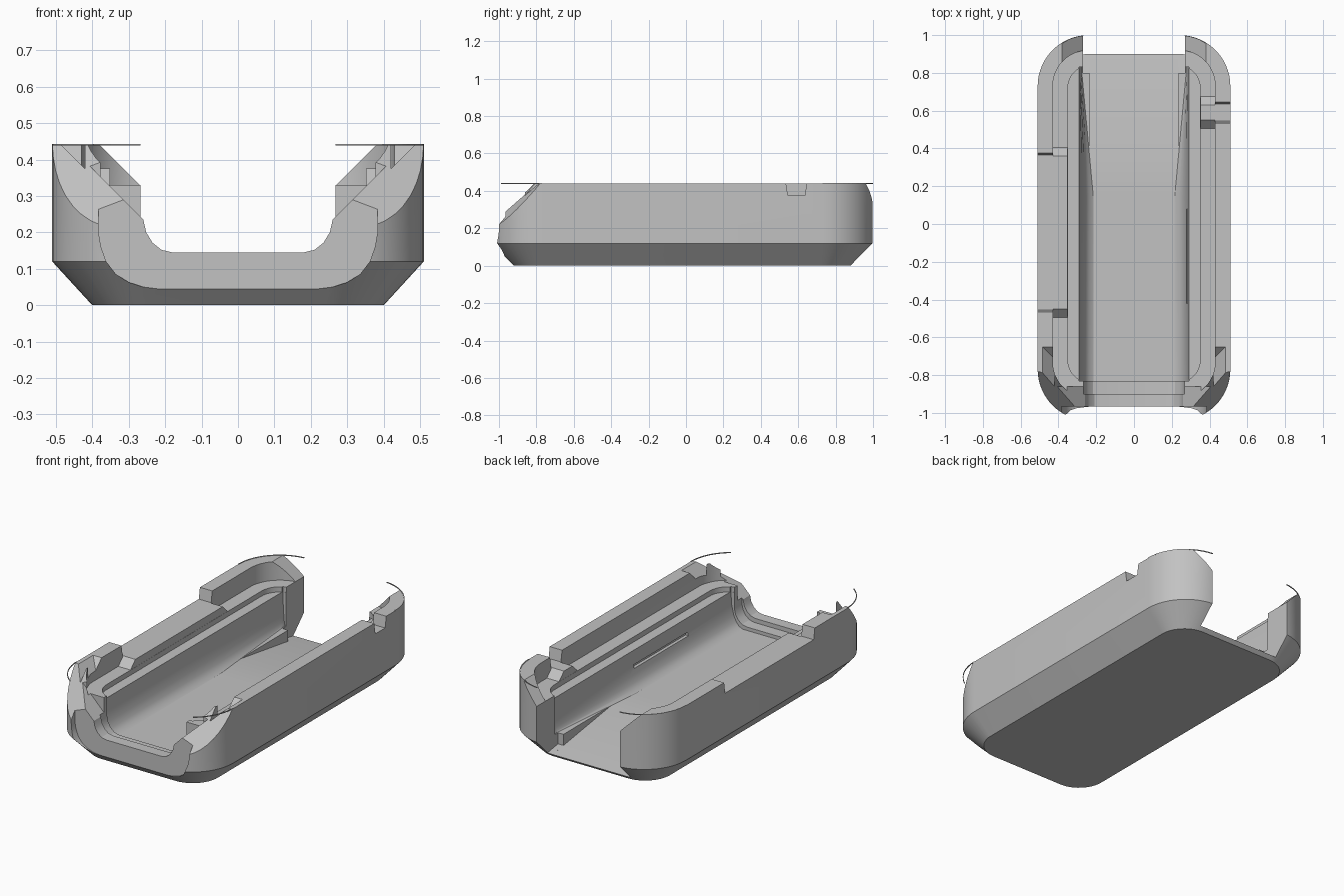
import bpy, bmesh, math
from mathutils import Vector

if "Cube" in bpy.data.objects:
    bpy.data.objects.remove(bpy.data.objects["Cube"], do_unlink=True)

grey = bpy.data.materials.new("plain_grey")
grey.use_nodes = True
colour = (0.54, 0.54, 0.54, 1)
grey.diffuse_color = colour
grey.node_tree.nodes["Principled BSDF"].inputs["Base Color"].default_value = colour


def make(name, rings):
    """Closed solid lofted through rings with equal point counts."""
    bm = bmesh.new()
    loops = [[bm.verts.new(p) for p in ring] for ring in rings]
    n = len(loops[0])
    for a, b in zip(loops, loops[1:]):
        for i in range(n):
            j = (i + 1) % n
            bm.faces.new((a[i], a[j], b[j], b[i]))
    bm.faces.new(loops[0])
    bm.faces.new(loops[-1])
    bmesh.ops.recalc_face_normals(bm, faces=bm.faces)
    mesh = bpy.data.meshes.new(name)
    bm.to_mesh(mesh)
    bm.free()
    mesh.materials.append(grey)
    ob = bpy.data.objects.new(name, mesh)
    bpy.context.collection.objects.link(ob)
    return ob


def prism(name, points, axis, lo, hi):
    place = {"x": lambda u, v, t: (t, u, v),
             "y": lambda u, v, t: (u, t, v),
             "z": lambda u, v, t: (u, v, t)}[axis]
    return make(name, [[place(u, v, t) for u, v in points] for t in (lo, hi)])


def box(name, x0, x1, y0, y1, z0, z1):
    return prism(name, [(x0, y0), (x1, y0), (x1, y1), (x0, y1)], "z", z0, z1)


def rounded(z, hx, y0, y1, r, steps=12):
    """Rounded rectangle ring at height z."""
    corners = [(hx - r, y1 - r), (r - hx, y1 - r), (r - hx, y0 + r), (hx - r, y0 + r)]
    ring = []
    for k, (cx, cy) in enumerate(corners):
        for i in range(steps + 1):
            a = math.pi / 2 * (k + i / steps)
            ring.append((cx + r * math.cos(a), cy + r * math.sin(a), z))
    return ring


def both(half):
    """Mirror a half profile across x = 0."""
    return half + [(-x, z) for x, z in reversed(half)]


def cut(target, cutter):
    cutter.hide_render = True
    mod = target.modifiers.new("cut", "BOOLEAN")
    mod.operation = "DIFFERENCE"
    mod.solver = "EXACT"
    mod.object = cutter
    bpy.context.view_layer.objects.active = target
    bpy.ops.object.modifier_apply(modifier=mod.name)
    bpy.data.objects.remove(cutter, do_unlink=True)


# Outer shell with chamfered base
body = make("tray_body", [rounded(0, 0.4, -0.92, 0.88, 0.16),
                          rounded(0.12, 0.51, -1.04, 1, 0.27),
                          rounded(0.44, 0.51, -1.04, 1, 0.27)])

# Stepped seat below the rim
cut(body, make("groove", [rounded(z, 0.43, -0.92, 0.92, 0.19) for z in (0.33, 0.6)]))
cut(body, make("ledge", [rounded(z, 0.35, -0.84, 0.84, 0.12) for z in (0.3, 0.6)]))

# Main trough, its floor fillet fading out towards the back
filleted = both([(0.29, 0.6), (0.29, 0.3), (0.284, 0.22), (0.272, 0.17),
                 (0.257, 0.135), (0.238, 0.112), (0.215, 0.1)])
square = both([(0.29, 0.6), (0.29, 0.3), (0.287, 0.21), (0.284, 0.165),
               (0.281, 0.13), (0.278, 0.11), (0.276, 0.1)])
cut(body, make("trough", [[(x, y, z) for x, z in shape] for y, shape in
                          ((-0.83, filleted), (0.14, filleted), (0.8, square), (0.83, square))]))

# Sloping exit ramp and back opening
ramp = [(0.36, 0.1), (0.9, 0.02), (1.1, -0.01), (1.1, 0.6), (0.36, 0.6)]
cut(body, prism("ramp", ramp, "x", -0.235, 0.235))
exit_side = [(0.8, 0.035), (0.9, 0.02), (1.1, -0.01), (1.1, 0.6), (0.8, 0.6)]
cut(body, prism("back_opening", exit_side, "x", -0.27, 0.27))
cut(body, prism("back_chamfer", both([(0.45, 0.51), (0.27, 0.33)]), "y", 0.85, 1.1))

# Front opening: lip, then a slightly lower mouth leading to the trough
lip = [(0.26, 0.6), (0.26, 0.235), (0.252, 0.2), (0.235, 0.172), (0.21, 0.152), (0.18, 0.145)]
cut(body, prism("front_opening", both(lip), "y", -1.1, -0.89))
cut(body, prism("mouth", both([(x + 0.008, z - 0.025) for x, z in lip]), "y", -0.9, -0.82))

# Flat recessed front face with a U outline, and chamfered arms
face = [(0.383, 0.7), (0.383, 0.2), (0.376, 0.16), (0.362, 0.12), (0.335, 0.085),
        (0.3, 0.063), (0.26, 0.05), (0.22, 0.045), (0.2, -0.1)]
cut(body, prism("front_face", both(face), "y", -1.1, -0.965))
cut(body, prism("front_chamfer", both([(0.5, 0.475), (0.26, 0.235)]), "y", -1.1, -0.86))

for side in (1, -1):
    # Bevel on the inner rim edge near the front, with a slanted end
    bevel = [(0.42, 0.375), (0.5, 0.455), (0.42, 0.5)]
    cut(body, make("rim_bevel", [[(side * x, -0.95, z) for x, z in bevel],
                                 [(side * x, z - 1.09, z) for x, z in bevel]]))
    # Slanted cut on the front corner
    normal = Vector((0.38 * side, -1.21, 1)).normalized()
    wedge = box("corner_cut", -0.4, 0.4, -0.4, 0.4, 0, 0.6)
    wedge.rotation_mode = "QUATERNION"
    wedge.rotation_quaternion = normal.to_track_quat("Z", "Y")
    wedge.location = (0.4 * side, -0.87, 0.372)
    bpy.context.view_layer.update()
    cut(body, wedge)

# Rim notches: a short one on the left, a long one on the right
for name, side, y0, y1 in (("left", 1, 0.545, 0.635), ("right", -1, -0.455, 0.365)):
    xs = sorted((0.429 * side, 0.6 * side))
    notch = [(y0, 0.375), (y1, 0.375), (y1 + 0.012, 0.45), (y0 - 0.012, 0.45)]
    cut(body, prism("notch", notch, "x", *xs))
    sill = [(y0 - 0.04, 0.325), (y0 - 0.04, 0.33), (y0 + 0.005, 0.375),
            (y1 - 0.005, 0.375), (y1 + 0.04, 0.33), (y1 + 0.04, 0.325)]
    xs = sorted((0.351 * side, 0.432 * side))
    prism(name + "_notch_sill", sill, "x", *xs)

# Shallow slot in the left trough wall
cut(body, box("slot", 0.26, 0.298, -0.42, 0.08, 0.2, 0.22))

# Thin rim strips carried past the cut corners
for side, side_name in ((1, "left"), (-1, "right")):
    for end, end_name, cy, last in ((1, "back", 0.73, 84), (-1, "front", -0.77, 54)):
        angles = [math.radians(last * i / 14) for i in range(15)]
        arc = [(r, a) for r, seq in ((0.27, angles), (0.266, angles[::-1])) for a in seq]
        outline = [(side * (0.24 + r * math.cos(a)), cy + end * r * math.sin(a)) for r, a in arc]
        prism(f"{end_name}_{side_name}_rim_strip", outline, "z", 0.438, 0.443)

# Smooth corners, crisp edges
bpy.ops.object.select_all(action="DESELECT")
body.select_set(True)
bpy.context.view_layer.objects.active = body
bpy.ops.object.shade_smooth_by_angle(angle=math.radians(25))
